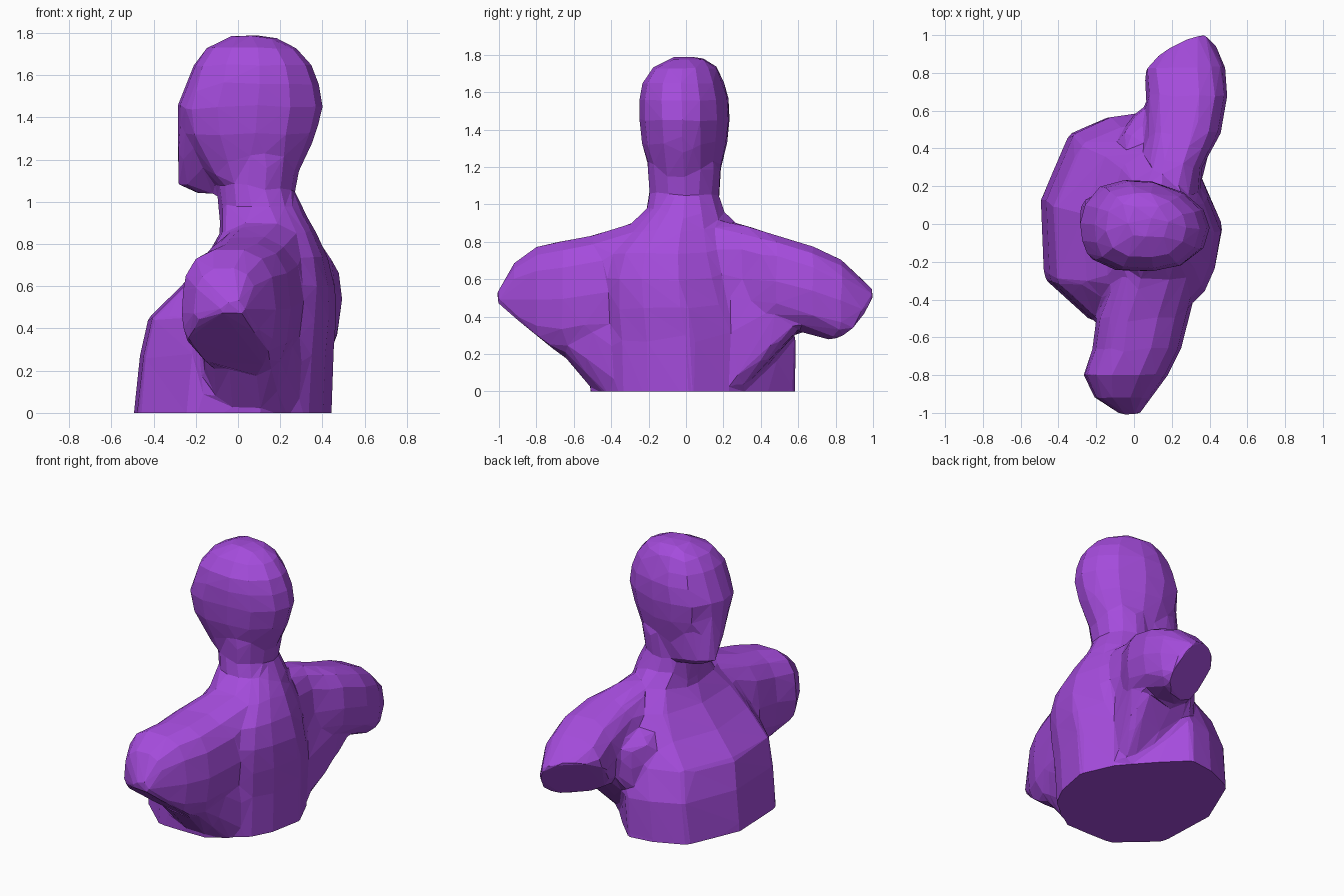
import bpy, bmesh
from math import cos, sin, tau, copysign

cube = bpy.data.objects.get("Cube")
if cube:
    bpy.data.objects.remove(cube)

purple = bpy.data.materials.new("purple")
purple.use_nodes = True
COLOUR = (0.376, 0.072, 0.72, 1)
purple.diffuse_color = COLOUR
purple.node_tree.nodes["Principled BSDF"].inputs["Base Color"].default_value = COLOUR


def plan(power, sides=14):
    """Rounded cross-section; a lower power is squarer."""
    def swell(t):
        return copysign(abs(t) ** power, t)
    return [(swell(cos(tau * i / sides)), swell(sin(tau * i / sides))) for i in range(sides)]


ROUND, SOFT, BOXY = plan(1), plan(.75), plan(.45, 12)
# Torso plan: chest towards -x, narrow spine towards +x
CHEST = [(-1, .17), (-.68, .8), (-.25, .96), (.1, 1), (.46, .69), (.8, .36),
         (1, -.02), (.91, -.43), (.76, -.68), (.27, -.98), (-.44, -.98), (-.96, -.58)]
# Head plan: broad face towards -x, narrower back towards +x
HEAD = [(-1, .05), (-.93, .45), (-.7, .85), (-.3, 1), (.1, .97), (.6, .72), (.9, .35),
        (1, -.05), (.9, -.5), (.55, -.88), (.1, -1), (-.45, -.98), (-.85, -.72), (-.97, -.35)]


def loft(bm, levels, plan=ROUND, sideways=False, stump=None):
    """Skin rings of (position, low a, high a, low b, high b); stump is a cut plane."""
    part = bmesh.new()
    rings = []
    for h, a0, a1, b0, b1 in levels:
        ring = []
        for u, v in plan:
            a = (a0 + a1 + u * (a1 - a0)) / 2
            b = (b0 + b1 + v * (b1 - b0)) / 2
            ring.append(part.verts.new((a, h, b) if sideways else (a, b, h)))
        rings.append(ring)
    part.faces.new(rings[0])
    part.faces.new(rings[-1])
    for low, high in zip(rings, rings[1:]):
        for i in range(len(plan)):
            j = (i + 1) % len(plan)
            part.faces.new((low[i], low[j], high[j], high[i]))
    if stump:
        slice_off(part, *stump)
    bmesh.ops.recalc_face_normals(part, faces=part.faces)
    scratch = bpy.data.meshes.new("scratch")
    part.to_mesh(scratch)
    part.free()
    bm.from_mesh(scratch)
    bpy.data.meshes.remove(scratch)


def slice_off(bm, point, normal):
    """Cut away everything beyond a plane and close the hole."""
    bmesh.ops.bisect_plane(bm, geom=bm.verts[:] + bm.edges[:] + bm.faces[:],
                           plane_co=point, plane_no=normal, clear_outer=True)
    bmesh.ops.holes_fill(bm, edges=[e for e in bm.edges if e.is_boundary])


bm = bmesh.new()

# Torso, carried below the floor so that it can be cut flat
loft(bm, [(-.12, -.5, .44, -.51, .59), (.0, -.495, .445, -.52, .585),
          (.27, -.465, .455, -.53, .59), (.45, -.425, .47, -.53, .53),
          (.6, -.27, .46, -.52, .46), (.74, -.15, .425, -.47, .4),
          (.86, -.08, .37, -.34, .3), (.96, -.08, .31, -.23, .21)], CHEST)

# Neck
loft(bm, [(.75, -.09, .38, -.24, .24), (.95, -.09, .32, -.22, .21),
          (1.05, -.1, .27, -.2, .18), (1.2, -.1, .3, -.21, .19)])

# Skull
loft(bm, [(1.1, -.12, .26, -.18, .17), (1.2, -.19, .32, -.2, .19),
          (1.32, -.26, .37, -.235, .22), (1.45, -.29, .405, -.25, .235),
          (1.56, -.245, .385, -.25, .23), (1.65, -.21, .35, -.235, .205),
          (1.73, -.15, .28, -.18, .17), (1.775, -.06, .19, -.1, .12),
          (1.79, .0, .1, -.05, .05)], HEAD)

# Face, narrowing to a chin turned to the left
loft(bm, [(1.04, -.2, .08, .02, .16), (1.08, -.285, .1, .0, .18),
          (1.2, -.29, .14, -.1, .185), (1.32, -.29, .16, -.18, .195),
          (1.43, -.29, .16, -.21, .2)])

# Arm reaching back, with a flat stump
loft(bm, [(.1, .0, .34, .4, .92), (.3, .04, .36, .3, .9),
          (.48, .06, .46, .34, .84), (.68, .065, .495, .3, .78),
          (.83, .05, .485, .24, .71), (1.02, .2, .4, .24, .53)],
     SOFT, True, ((.38, .995, .49), (-.5, .68, -.62)))

# Web of flesh below that arm
loft(bm, [(.1, -.1, .36, -.2, .7), (.24, -.1, .36, -.06, .7), (.47, -.08, .42, .18, .66),
          (.58, .0, .43, .3, .62), (.67, .12, .44, .41, .6)], BOXY, True)

# Arm hanging forward, with a slanted stump
loft(bm, [(-.1, -.04, .36, .4, .93), (-.3, -.12, .34, .3, .9),
          (-.5, -.2, .29, .2, .84), (-.66, -.22, .25, .18, .81),
          (-.8, -.27, .18, .2, .78), (-.92, -.21, .09, .3, .69),
          (-1.01, -.07, .03, .42, .53)],
     SOFT, True, ((0, -.98, .45), (-.1, -.6, -.78)))

# Web of flesh below that arm
loft(bm, [(-.25, -.15, .33, -.2, .6), (-.4, -.15, .3, -.1, .6),
          (-.52, -.17, .25, .03, .6), (-.68, -.18, .2, .22, .5)], SOFT, True)

mesh = bpy.data.meshes.new("bust")
bm.to_mesh(mesh)
bm.free()
bust = bpy.data.objects.new("bust", mesh)
bpy.context.collection.objects.link(bust)

# Fuse the parts, soften the joins and reduce to broad facets
fuse = bust.modifiers.new("fuse", 'REMESH')
fuse.mode = 'VOXEL'
fuse.voxel_size = .02
soften = bust.modifiers.new("soften", 'SMOOTH')
soften.factor = .5
soften.iterations = 8
facet = bust.modifiers.new("facet", 'DECIMATE')
facet.ratio = .02
bpy.context.view_layer.update()
shape = bust.evaluated_get(bpy.context.evaluated_depsgraph_get())

# Slice the base flat on the floor
bm = bmesh.new()
bm.from_mesh(shape.to_mesh())
slice_off(bm, (0, 0, 0), (0, 0, -1))
bmesh.ops.recalc_face_normals(bm, faces=bm.faces)
for face in bm.faces:
    face.smooth = False
    face.material_index = 0
bust.modifiers.clear()
bm.to_mesh(mesh)
bm.free()
mesh.materials.clear()
mesh.materials.append(purple)
